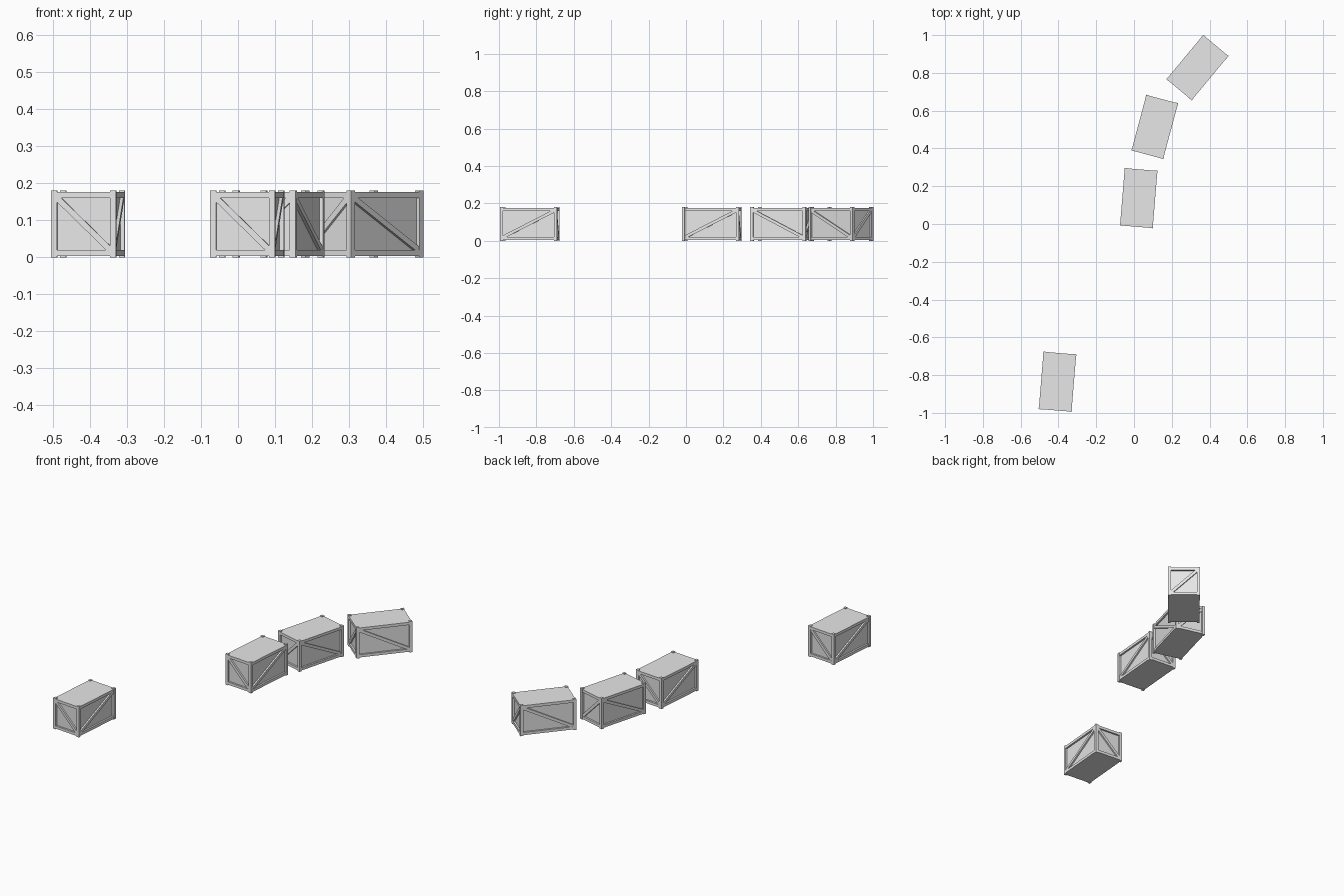
import bpy, bmesh, math
from mathutils import Vector, Matrix

old = bpy.data.objects.get("Cube")
if old:
    bpy.data.objects.remove(old, do_unlink=True)

grey = bpy.data.materials.new("plain grey")
grey.use_nodes = True
COLOUR = (0.8, 0.8, 0.8, 1)
grey.diffuse_color = COLOUR
grey.node_tree.nodes["Principled BSDF"].inputs["Base Color"].default_value = COLOUR

HX, HY, H = 0.0878, 0.153, 0.18   # half width, half length, height
POST, RAIL = 0.016, 0.016         # frame member sizes
LIP, DEPTH = 0.004, 0.011         # post overhang, panel recess
BAND = 0.008                      # half width of a diagonal brace
INSET = 0.001                     # rails sit just inside the posts
UP = Vector((0, 0, 1))


def box(bm, low, high):
    low, high = Vector(low), Vector(high)
    mat = Matrix.Translation((low + high) / 2) @ Matrix.Diagonal((*(high - low), 1))
    bmesh.ops.create_cube(bm, size=1, matrix=mat)


def finish(bm, name, place):
    bmesh.ops.recalc_face_normals(bm, faces=bm.faces)
    mesh = bpy.data.meshes.new(name)
    bm.to_mesh(mesh)
    bm.free()
    mesh.materials.append(grey)
    obj = bpy.data.objects.new(name, mesh)
    obj.matrix_world = place
    bpy.context.collection.objects.link(obj)


def brace(bm, normal, reach, half_u, lean):
    """Flat diagonal bar, clipped to the corners of one side's opening."""
    u_dir = UP.cross(normal)
    half_v = H / 2 - LIP - RAIL
    span = 2 * math.hypot(half_u, half_v)
    cu, cv = BAND * span / (2 * half_v), BAND * span / (2 * half_u)
    half = [(half_u - cu, half_v), (half_u, half_v), (half_u, half_v - cv)]
    outline = half + [(-u, -v) for u, v in half]
    start = normal * (reach - DEPTH - INSET) + UP * (H / 2)
    face = bm.faces.new([bm.verts.new(start + u_dir * u * lean + UP * v)
                         for u, v in outline])
    out = bmesh.ops.extrude_face_region(bm, geom=[face])["geom"]
    moved = [g for g in out if isinstance(g, bmesh.types.BMVert)]
    bmesh.ops.translate(bm, verts=moved, vec=normal * (DEPTH - INSET))


def crate(number, x, y, angle, lean):
    place = Matrix.Translation((x, y, 0)) @ Matrix.Rotation(math.radians(angle), 4, "Z")

    # Recessed panels on all sides, closed at top and bottom
    bm = bmesh.new()
    px, py = HX - DEPTH, HY - DEPTH
    box(bm, (-px, -py, LIP), (px, py, H - LIP))
    finish(bm, f"crate_{number}_panels", place)

    # Corner posts
    bm = bmesh.new()
    for sx in (-1, 1):
        for sy in (-1, 1):
            cx, cy = sx * (HX - POST / 2), sy * (HY - POST / 2)
            box(bm, (cx - POST / 2, cy - POST / 2, 0), (cx + POST / 2, cy + POST / 2, H))
    finish(bm, f"crate_{number}_corner_posts", place)

    # Top and bottom rails
    bm = bmesh.new()
    ex, ey = HX - POST, HY - POST
    for z in (LIP, H - LIP - RAIL):
        for s in (-1, 1):
            ys = sorted((s * (HY - INSET), s * ey))
            xs = sorted((s * (HX - INSET), s * ex))
            box(bm, (-ex, ys[0], z), (ex, ys[1], z + RAIL))
            box(bm, (xs[0], -ey, z), (xs[1], ey, z + RAIL))
    finish(bm, f"crate_{number}_rails", place)

    # Diagonal braces, leaning opposite ways on ends and sides
    bm = bmesh.new()
    for s in (-1, 1):
        brace(bm, Vector((0, s, 0)), HY, ex, -lean)
        brace(bm, Vector((s, 0, 0)), HX, ey, lean)
    finish(bm, f"crate_{number}_braces", place)


crate(1, -0.405, -0.835, -4.7, 1)
crate(2, 0.025, 0.137, -4.7, 1)
crate(3, 0.11, 0.514, -15, -1)
crate(4, 0.336, 0.828, -39.7, -1)
